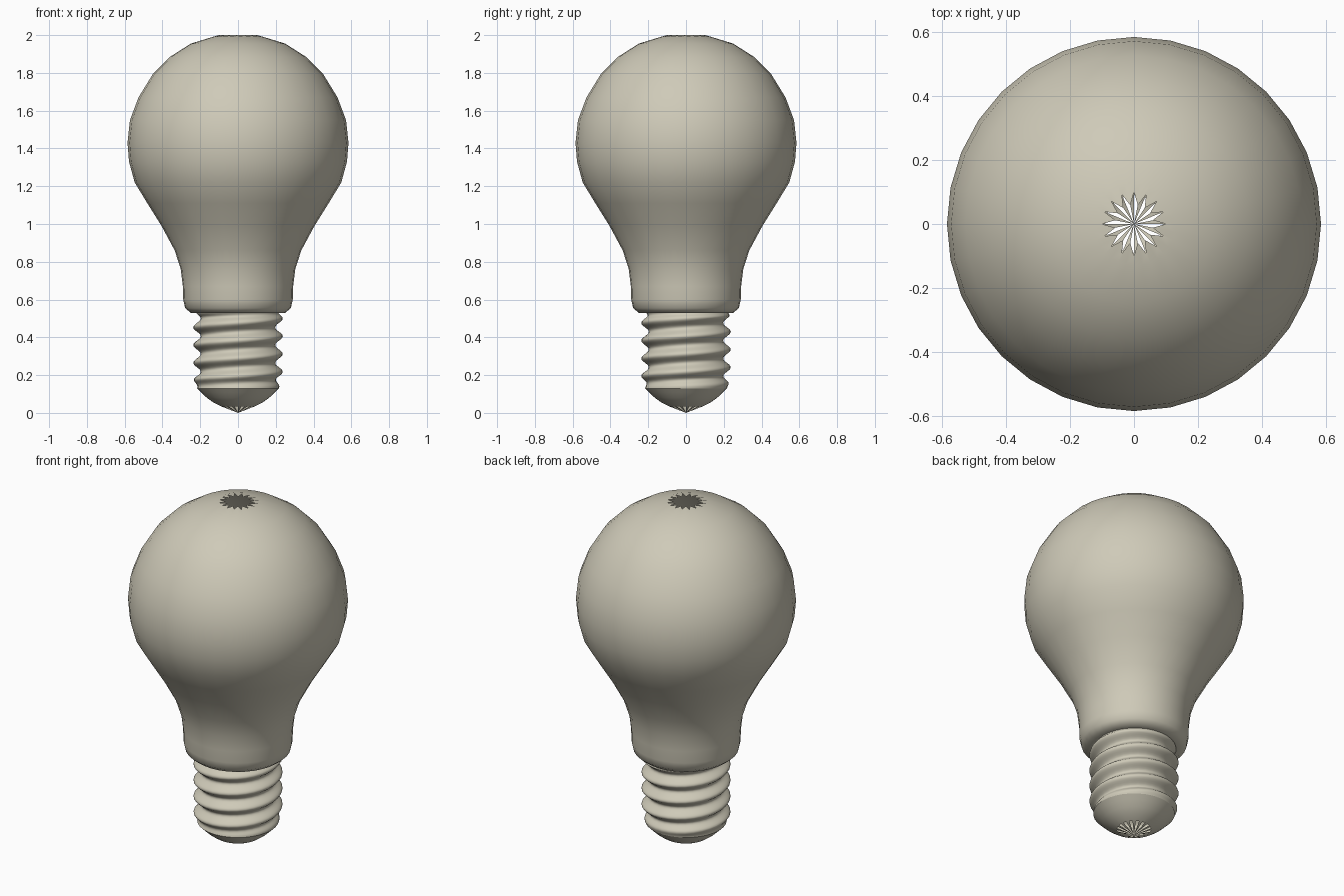
import bpy
import bmesh
import math

SEGMENTS = 32

if "Cube" in bpy.data.objects:
    bpy.data.objects.remove(bpy.data.objects["Cube"])

# Single warm off-white material
ivory = bpy.data.materials.new("warm ivory")
ivory.use_nodes = True
ivory_colour = (0.62, 0.59, 0.48, 1)
ivory.diffuse_color = ivory_colour
ivory.node_tree.nodes["Principled BSDF"].inputs["Base Color"].default_value = ivory_colour


def lathe(name, rows, radius_at, tip=None, sharp=60):
    """Skin rings bottom to top; radius_at(row, angle) gives (radius, z)."""
    bm = bmesh.new()
    rings = []
    for row in rows:
        ring = []
        for i in range(SEGMENTS):
            a = math.tau * i / SEGMENTS
            r, z = radius_at(row, a)
            ring.append(bm.verts.new((r * math.cos(a), r * math.sin(a), z)))
        rings.append(ring)
    for low, high in zip(rings, rings[1:]):
        for i in range(SEGMENTS):
            j = (i + 1) % SEGMENTS
            bm.faces.new((low[i], low[j], high[j], high[i]))
    # Pointed tip made of alternating teeth
    if tip is not None:
        point = bm.verts.new((0, 0, tip))
        for i in range(0, SEGMENTS, 2):
            bm.faces.new((rings[0][i + 1], rings[0][i], point))
    mesh = bpy.data.meshes.new(name)
    bm.to_mesh(mesh)
    bm.free()
    mesh.materials.append(ivory)
    obj = bpy.data.objects.new(name, mesh)
    bpy.context.collection.objects.link(obj)
    bpy.ops.object.select_all(action="DESELECT")
    obj.select_set(True)
    bpy.context.view_layer.objects.active = obj
    bpy.ops.object.shade_smooth_by_angle(angle=math.radians(sharp))
    return obj


# Glass envelope, from the collar lip up to the small jagged opening
glass_profile = [
    (0.21, 0.53), (0.25, 0.53), (0.28, 0.555), (0.29, 0.6), (0.292, 0.67),
    (0.303, 0.76), (0.335, 0.86), (0.405, 0.99), (0.48, 1.11), (0.547, 1.22),
    (0.577, 1.33), (0.585, 1.43), (0.572, 1.55), (0.527, 1.67), (0.45, 1.795),
    (0.36, 1.885), (0.25, 1.955), (0.13, 1.992), (0.08, 2.0),
]


def glass_point(row, angle):
    r, z = row
    if r == 0.08:
        r += 0.02 * math.cos(angle * SEGMENTS / 2)
    return r, z


lathe("glass_bulb", glass_profile, glass_point)

# Screw shell with a right-handed thread that fades out at both ends
BOTTOM, TOP, PITCH = 0.13, 0.54, 0.094
ROWS = 52


def thread_point(row, angle):
    z = BOTTOM + (TOP - BOTTOM) * row / ROWS
    wave = math.cos(math.tau * (z - 0.5) / PITCH - angle)
    fade = min(1, (z - BOTTOM) / 0.05, (TOP - z) / 0.03)
    return 0.217 + 0.02 * wave * fade, z


lathe("screw_thread", range(ROWS + 1), thread_point)

# Tapered base ending in the contact tip
base_profile = [
    (0.09, 0.035), (0.13, 0.055), (0.165, 0.08), (0.195, 0.108), (0.217, 0.13),
]
lathe("base_contact", base_profile, lambda row, angle: row, tip=0.0)
